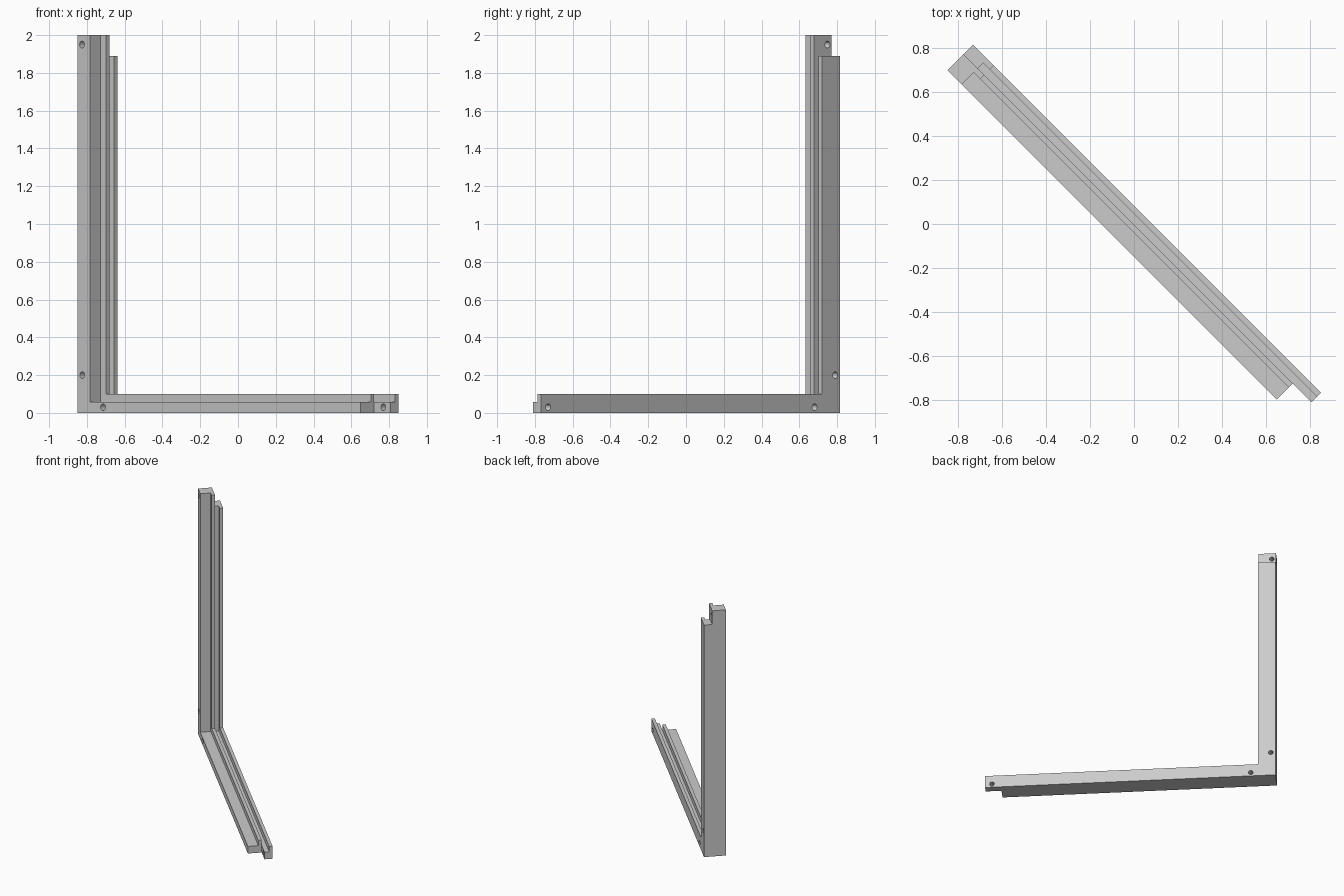
import bpy
import bmesh
from math import pi
from mathutils import Matrix

cube = bpy.data.objects.get("Cube")
if cube:
    bpy.data.objects.remove(cube, do_unlink=True)

grey = bpy.data.materials.new("plain_grey")
grey.use_nodes = True
colour = (0.6, 0.6, 0.6, 1)
grey.diffuse_color = colour
grey.node_tree.nodes["Principled BSDF"].inputs["Base Color"].default_value = colour


def add_object(name, bm):
    bmesh.ops.recalc_face_normals(bm, faces=bm.faces)
    mesh = bpy.data.meshes.new(name)
    bm.to_mesh(mesh)
    bm.free()
    mesh.materials.append(grey)
    obj = bpy.data.objects.new(name, mesh)
    bpy.context.collection.objects.link(obj)
    return obj


def box_cutter(low, high):
    bm = bmesh.new()
    bmesh.ops.create_cube(bm, size=1)
    for v in bm.verts:
        v.co = [b if c > 0 else a for a, b, c in zip(low, high, v.co)]
    return add_object("notch_cutter", bm)


def hole_cutter(x, z):
    bm = bmesh.new()
    bmesh.ops.create_cone(bm, cap_ends=True, segments=24, radius1=0.018, radius2=0.018, depth=0.5,
                          matrix=Matrix.Translation((x, 0, z)) @ Matrix.Rotation(pi / 2, 4, "X"))
    return add_object("hole_cutter", bm)


# Stepped section: depth and level (outer face, channel floor, ridge crest)
FRONT, SPLIT, BACK = -0.106, -0.003, 0.058
END, TOP = 1.143, 2.0
section = [(FRONT, 0), (FRONT, 1), (-0.028, 1), (-0.028, 2), (SPLIT, 2),
           (SPLIT, 1), (0.0325, 1), (0.0325, 2), (BACK, 2), (BACK, 0)]
side = (-1.094, -1.002, -0.96)
base = (0, 0.058, 0.101)

# Upright and sill swept as one piece round a mitred corner
bm = bmesh.new()
rings = [[bm.verts.new((side[k], y, TOP)) for y, k in section],
         [bm.verts.new((side[k], y, base[k])) for y, k in section],
         [bm.verts.new((END, y, base[k])) for y, k in section]]
for a, b in zip(rings, rings[1:]):
    for i in range(len(section)):
        j = (i + 1) % len(section)
        bm.faces.new((a[i], a[j], b[j], b[i]))
bm.faces.new(rings[0])
bm.faces.new(rings[-1])
frame = add_object("corner_frame", bm)

# Lap-joint notches at both free ends, and bolt holes
cutters = [box_cutter((1.022, -0.3, -0.1), (1.3, SPLIT, 0.3)),
           box_cutter((-1.3, SPLIT, 1.889), (-0.8, 0.3, 2.2))]
cutters += [hole_cutter(x, z) for x, z in
            [(-1.062, 1.95), (-1.06, 0.2), (-0.905, 0.03), (1.09, 0.03)]]
bpy.context.view_layer.objects.active = frame
for cutter in cutters:
    cutter.hide_render = True
    cut = frame.modifiers.new("cut", "BOOLEAN")
    cut.operation = "DIFFERENCE"
    cut.solver = "EXACT"
    cut.object = cutter
    bpy.ops.object.modifier_apply(modifier=cut.name)
    bpy.data.objects.remove(cutter, do_unlink=True)

# Turn the frame onto the diagonal
frame.data.transform(Matrix.Rotation(-pi / 4, 4, "Z"))
bpy.ops.object.select_all(action="DESELECT")
frame.select_set(True)
bpy.ops.object.shade_smooth_by_angle()
